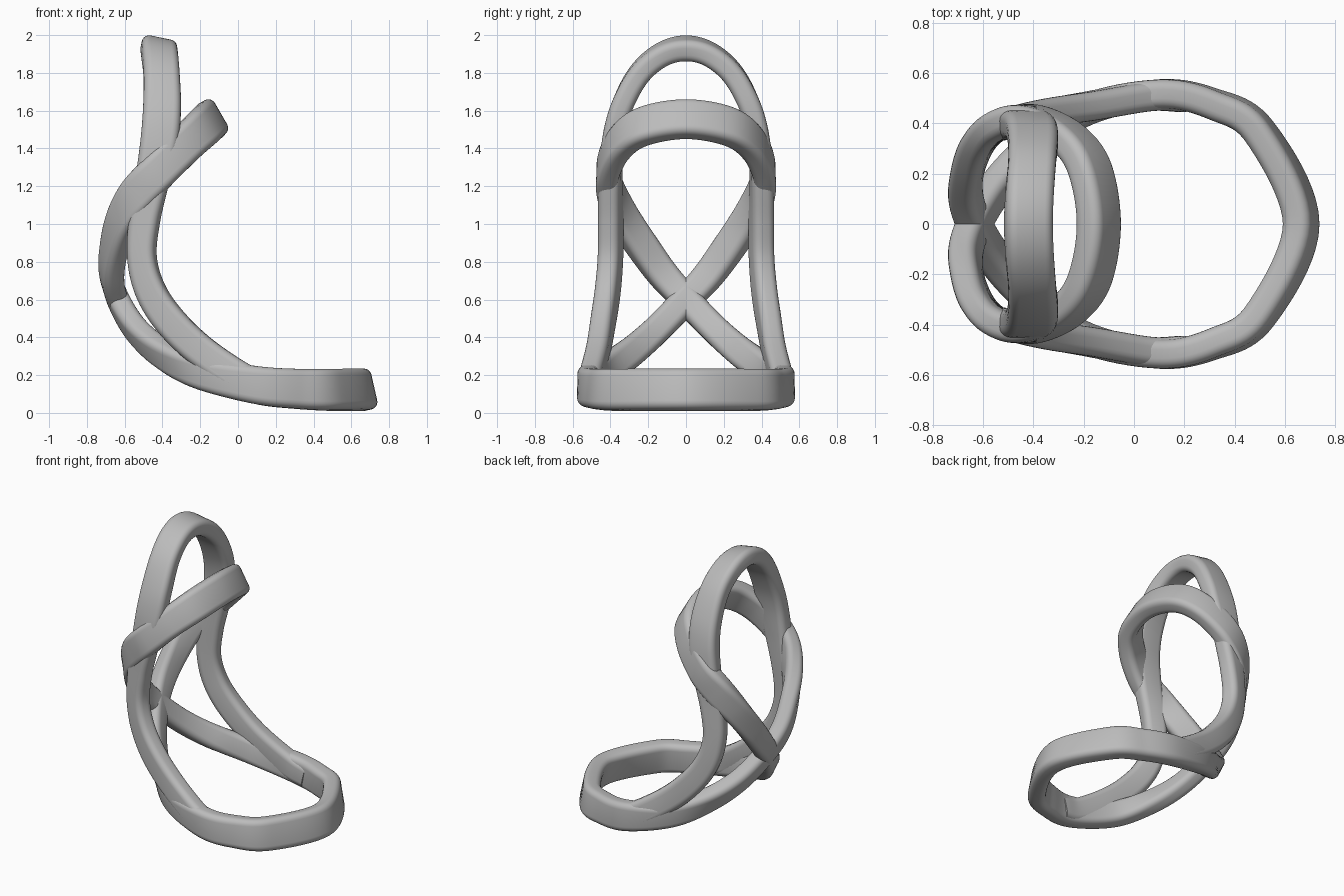
import bpy, bmesh, math
from mathutils import Vector

cube = bpy.data.objects.get("Cube")
if cube:
    bpy.data.objects.remove(cube, do_unlink=True)

grey = bpy.data.materials.new("plain_grey")
grey.use_nodes = True
grey.diffuse_color = (0.5, 0.5, 0.5, 1)
grey.node_tree.nodes["Principled BSDF"].inputs["Base Color"].default_value = (0.5, 0.5, 0.5, 1)

THICK, RADIUS, STEPS = 0.116, 0.04, 10


def reflect(v):
    """Mirror a path key (position, normal, width) across y = 0."""
    return Vector((v[0], -v[1], v[2], v[3], -v[4], v[5], v[6]))


def spline(keys, closed_start):
    """Smooth path through the keys; closed ends continue into their mirror image."""
    k = [Vector(p) for p in keys]
    first = reflect(k[1]) if closed_start else 2 * k[0] - k[1]
    k = [first] + k + [reflect(k[-2])]
    out = []
    for a, b, c, d in zip(k, k[1:], k[2:], k[3:]):
        for i in range(STEPS):
            t = i / STEPS
            out.append(0.5 * (2 * b + (c - a) * t + (2 * a - 5 * b + 4 * c - d) * t**2
                              + (3 * b - a - 3 * c + d) * t**3))
    return out + [k[-2]]


def section(width):
    """Rounded rectangle as (thickness, width) offsets."""
    pts = []
    for q, (sx, sy) in enumerate([(1, 1), (-1, 1), (-1, -1), (1, -1)]):
        for i in range(6):
            a = (q + i / 5) * math.pi / 2
            pts.append((sx * (THICK / 2 - RADIUS) + RADIUS * math.cos(a),
                        sy * (width / 2 - RADIUS) + RADIUS * math.sin(a)))
    return pts


def band(name, keys, closed_start):
    path = spline(keys, closed_start)
    pos = [Vector(p[:3]) for p in path]
    bm = bmesh.new()
    rings = []
    for i, p in enumerate(path):
        prev = pos[i - 1] if i else (Vector(reflect(path[1])[:3]) if closed_start else pos[0])
        nxt = pos[i + 1] if i + 1 < len(pos) else Vector(reflect(path[-2])[:3])
        along = (nxt - prev).normalized()
        out = Vector(p[3:6])
        out = (out - along * out.dot(along)).normalized()
        side = along.cross(out)
        rings.append([bm.verts.new(pos[i] + out * u + side * v) for u, v in section(p[6])])
    for r, s in zip(rings, rings[1:]):
        for j in range(len(r)):
            n = (j + 1) % len(r)
            bm.faces.new((r[j], r[n], s[n], s[j]))
    if not closed_start:
        bm.faces.new(rings[0])
    bmesh.ops.recalc_face_normals(bm, faces=bm.faces)
    # Open sweeps have no enclosed volume, so check one face against its ring centre
    face = bm.verts[:] and rings[5][0].link_faces[0]
    if face.normal.dot(face.calc_center_median() - pos[5]) < 0:
        bmesh.ops.reverse_faces(bm, faces=bm.faces)
    mesh = bpy.data.meshes.new(name)
    bm.to_mesh(mesh)
    bm.free()
    mesh.materials.append(grey)
    obj = bpy.data.objects.new(name, mesh)
    bpy.context.collection.objects.link(obj)
    mirror = obj.modifiers.new("mirror", "MIRROR")
    mirror.use_axis = (False, True, False)
    mirror.merge_threshold = 0.0005
    bpy.ops.object.select_all(action="DESELECT")
    obj.select_set(True)
    bpy.context.view_layer.objects.active = obj
    bpy.ops.object.shade_smooth_by_angle(angle=math.radians(40))
    return obj


# Figure-eight band: base ring, crossing at the back, then the tilted upper ring
band("figure_eight_band", [
    (.665, 0, .122, .97, 0, .22, .22),
    (.5, .366, .122, .66, .73, .15, .22),
    (.316, .477, .127, .35, .93, .08, .21),
    (.1, .517, .147, 0, 1, 0, .2),
    (-.2, .45, .213, -.4, .9, -.15, .17),
    (-.4, .3, .315, -.7, .6, -.4, .16),
    (-.54, .155, .44, -.87, .3, -.4, .15),
    (-.635, 0, .6, -.97, 0, -.22, .15),
    (-.67, -.12, .73, -.95, -.25, -.1, .16),
    (-.655, -.23, .88, -.8, -.55, .1, .17),
    (-.61, -.33, 1.03, -.6, -.8, .1, .18),
    (-.53, -.395, 1.16, -.3, -.95, 0, .2),
    (-.42, -.415, 1.28, 0, -1, 0, .2),
    (-.28, -.355, 1.42, .4, -.85, .25, .2),
    (-.18, -.23, 1.515, .7, -.5, .42, .21),
    (-.14, 0, 1.555, .87, 0, .5, .21),
], True)

# Tall arch rising out of the base ring on both sides
band("tall_arch", [
    (.2, .503, .125, 0, 1, 0, .16),
    (.05, .507, .165, 0, 1, 0, .17),
    (-.18, .468, .315, -.1, 1, 0, .17),
    (-.35, .44, .475, -.2, .97, 0, .17),
    (-.46, .415, .64, -.28, .95, 0, .16),
    (-.508, .4, .82, -.3, .95, 0, .15),
    (-.495, .398, 1.02, -.25, .96, 0, .16),
    (-.45, .4, 1.25, -.1, 1, .05, .18),
    (-.415, .385, 1.45, 0, .97, .15, .2),
    (-.402, .34, 1.62, 0, .9, .4, .2),
    (-.405, .25, 1.79, .06, .7, .7, .19),
    (-.415, .13, 1.895, .14, .35, .93, .19),
    (-.42, 0, 1.93, .2, 0, .97, .19),
], False)
